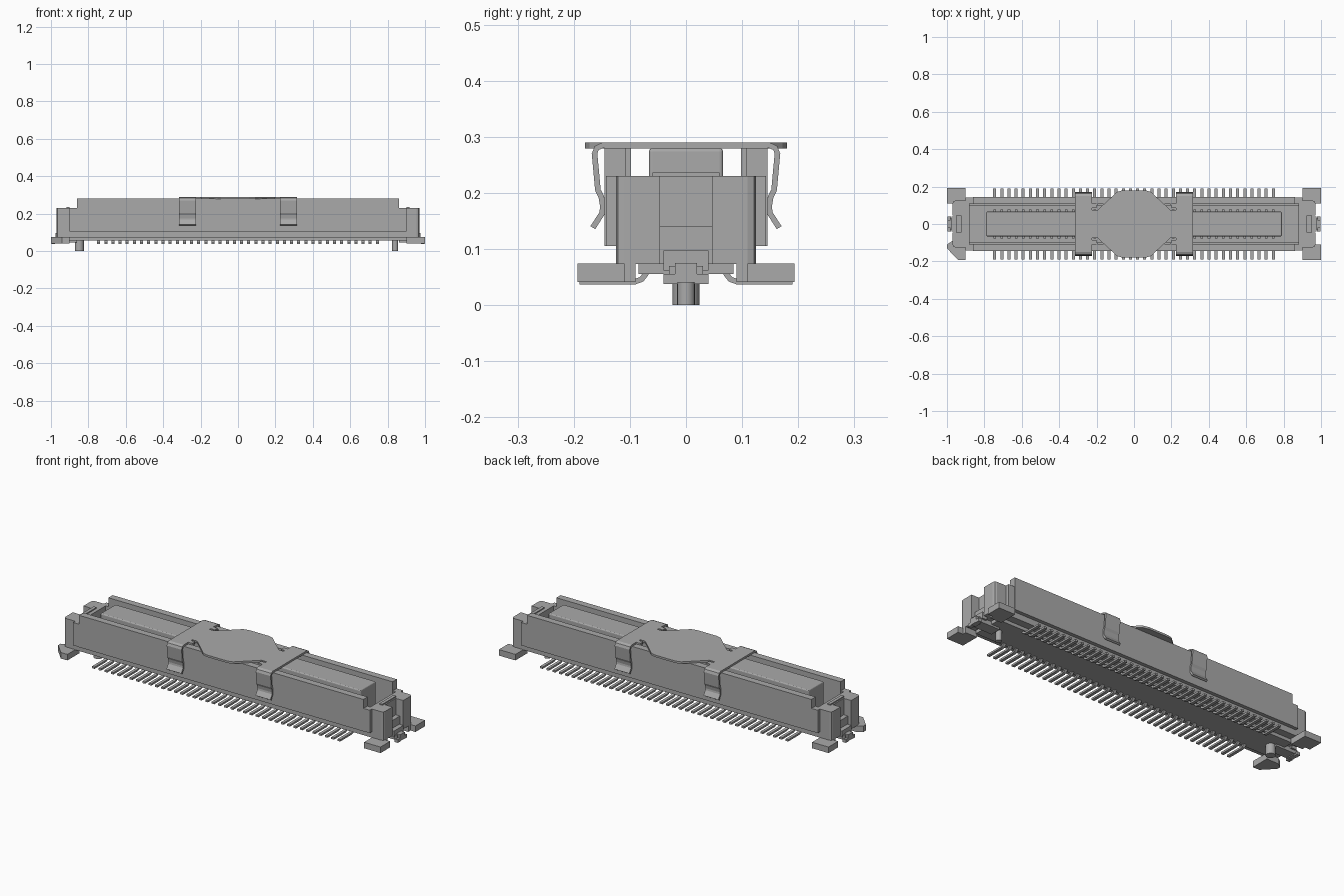
import bpy, math
from mathutils import Vector

cube = bpy.data.objects.get("Cube")
if cube:
    bpy.data.objects.remove(cube)

grey = bpy.data.materials.new("neutral_grey")
grey.use_nodes = True
GREY = (0.4, 0.4, 0.4, 1)
grey.diffuse_color = GREY
grey.node_tree.nodes["Principled BSDF"].inputs["Base Color"].default_value = GREY


def make(name, verts, faces):
    mesh = bpy.data.meshes.new(name)
    mesh.from_pydata(verts, [], faces)
    mesh.materials.append(grey)
    obj = bpy.data.objects.new(name, mesh)
    bpy.context.collection.objects.link(obj)
    return obj


def prism(name, outline, lo, hi, axis="z", sx=1, sy=1):
    """Extrude an outline along z, or a (y, z) outline along x."""
    if axis == "z":
        place = lambda p, t: (sx * p[0], sy * p[1], t)
    else:
        place = lambda p, t: (sx * t, sy * p[0], p[1])
    n = len(outline)
    verts = [place(p, lo) for p in outline] + [place(p, hi) for p in outline]
    faces = [tuple(range(n))[::-1], tuple(range(n, 2 * n))]
    faces += [(i, (i + 1) % n, (i + 1) % n + n, i + n) for i in range(n)]
    obj = make(name, verts, faces)
    import bmesh
    bm = bmesh.new()
    bm.from_mesh(obj.data)
    bmesh.ops.recalc_face_normals(bm, faces=bm.faces)
    bm.to_mesh(obj.data)
    bm.free()
    return obj


def box(name, x0, x1, y0, y1, z0, z1, sx=1, sy=1):
    return prism(name, [(x0, y0), (x1, y0), (x1, y1), (x0, y1)], z0, z1, sx=sx, sy=sy)


def strip(path, t):
    """Closed outline of a bent sheet of thickness t around a path."""
    pts = [Vector(p) for p in path]
    left, right = [], []
    for i, p in enumerate(pts):
        d = (pts[min(i + 1, len(pts) - 1)] - pts[max(i - 1, 0)]).normalized()
        n = Vector((-d.y, d.x)) * t / 2
        left.append(tuple(p + n))
        right.append(tuple(p - n))
    return left + right[::-1]


def round_edges(obj, width):
    mod = obj.modifiers.new("soft_edges", "BEVEL")
    mod.width, mod.segments = width, 3
    mod.limit_method = "ANGLE"


def post(name, x, radius):
    ring = [(x + radius * math.cos(a * math.pi / 8), radius * math.sin(a * math.pi / 8))
            for a in range(16)]
    obj = prism(name, ring, 0, 0.07)
    bpy.context.view_layer.objects.active = obj
    obj.select_set(True)
    bpy.ops.object.shade_smooth_by_angle()
    obj.select_set(False)


# Housing floor and central tongue
box("housing_floor", -.89, .89, -.125, .125, .073, .105)
box("housing_underside", -.91, .91, -.085, .085, .055, .073)
tongue = box("central_tongue", -.79, .79, -.066, .066, .1, .28)
round_edges(tongue, .006)

# Long side walls with stepped ends, mirrored front and back
for sy, side in ((-1, "front"), (1, "back")):
    box(f"{side}_wall_upper", -.862, .862, .108, .145, .105, .28, sy=sy)
    box(f"{side}_wall_shoulder", -.9, .9, .11, .143, .105, .23, sy=sy)
    box(f"{side}_wall_base", -.9, .9, .1, .125, .073, .12, sy=sy)

# Housing ends, notched in the middle, with rounded pillars
end_outline = [(.88, -.125), (.955, -.125), (.966, -.121), (.97, -.11), (.97, -.046),
               (.925, -.046), (.925, .046), (.97, .046), (.97, .11), (.966, .121),
               (.955, .125), (.88, .125)]
for sx, end in ((-1, "right"), (1, "left")):
    prism(f"{end}_end_block", end_outline, .073, .23, sx=sx)
    box(f"{end}_end_step", .92, .95, -.046, .046, .073, .14, sx=sx)
    box(f"{end}_end_ridge", .9, .918, -.06, .06, .22, .236, sx=sx)
    # Locating bracket in the notch
    box(f"{end}_bracket_plate", .945, .975, -.04, .04, .062, .097, sx=sx)
    box(f"{end}_bracket_neck", .86, .985, -.03, .03, .045, .07, sx=sx)
    box(f"{end}_bracket_foot", .97, .998, -.02, .02, .04, .075, sx=sx)
    for sy in (-1, 1):
        box(f"{end}_bracket_ear", .978, .998, .015, .04, .038, .055, sx=sx, sy=sy)

# Solder tabs at the four corners, one chamfered
square_tab = [(.9, .09), (.97, .09), (.97, .11), (1, .11), (1, .193), (.9, .193)]
cut_tab = [(.9, .09), (.97, .09), (1, .11), (1, .13), (.94, .193), (.9, .193)]
for sx in (-1, 1):
    for sy in (-1, 1):
        outline = cut_tab if (sx, sy) == (-1, -1) else square_tab
        prism("solder_tab", outline, .041, .074, sx=sx, sy=sy)

# Locating posts of two sizes
post("right_locating_post", -.848, .024)
post("left_locating_post", .84, .016)

# Rows of leads and tongue contacts
lead = strip([(.07, .065), (.072, .055), (.079, .046), (.09, .042), (.19, .042)], .01)
for i in range(40):
    x = -.745 + i * 1.49 / 39
    for sy in (-1, 1):
        prism("lead", lead, x - .008, x + .008, "x", sy=sy)
        box("contact", x - .007, x + .007, .062, .078, .1, .225, sy=sy)

# Pick-up cover: wide centre plate with chamfered shoulders
quarter = [(.225, .075), (.195, .075), (.09, .172), (.06, .18)]
cover = quarter + [(-x, y) for x, y in quarter[::-1]]
cover += [(-x, -y) for x, y in quarter] + [(x, -y) for x, y in quarter[::-1]]
prism("cover_plate", cover, .279, .29)

# Cross bars and spring legs of the cover
leg = strip([(.1, .285), (.148, .285), (.159, .28), (.163, .27), (.157, .205),
             (.151, .193), (.148, .175), (.15, .163), (.166, .138)], .01)
for sx in (-1, 1):
    box("cover_cross_bar", .225, .315, -.11, .11, .279, .29, sx=sx)
    for sy in (-1, 1):
        prism("cover_spring_leg", leg, .225, .315, "x", sx=sx, sy=sy)
        box("cover_inner_tab", .195, .25, .098, .109, .2, .285, sx=sx, sy=sy)
        box("cover_hook", .2, .226, .085, .11, .279, .29, sx=sx, sy=sy)
